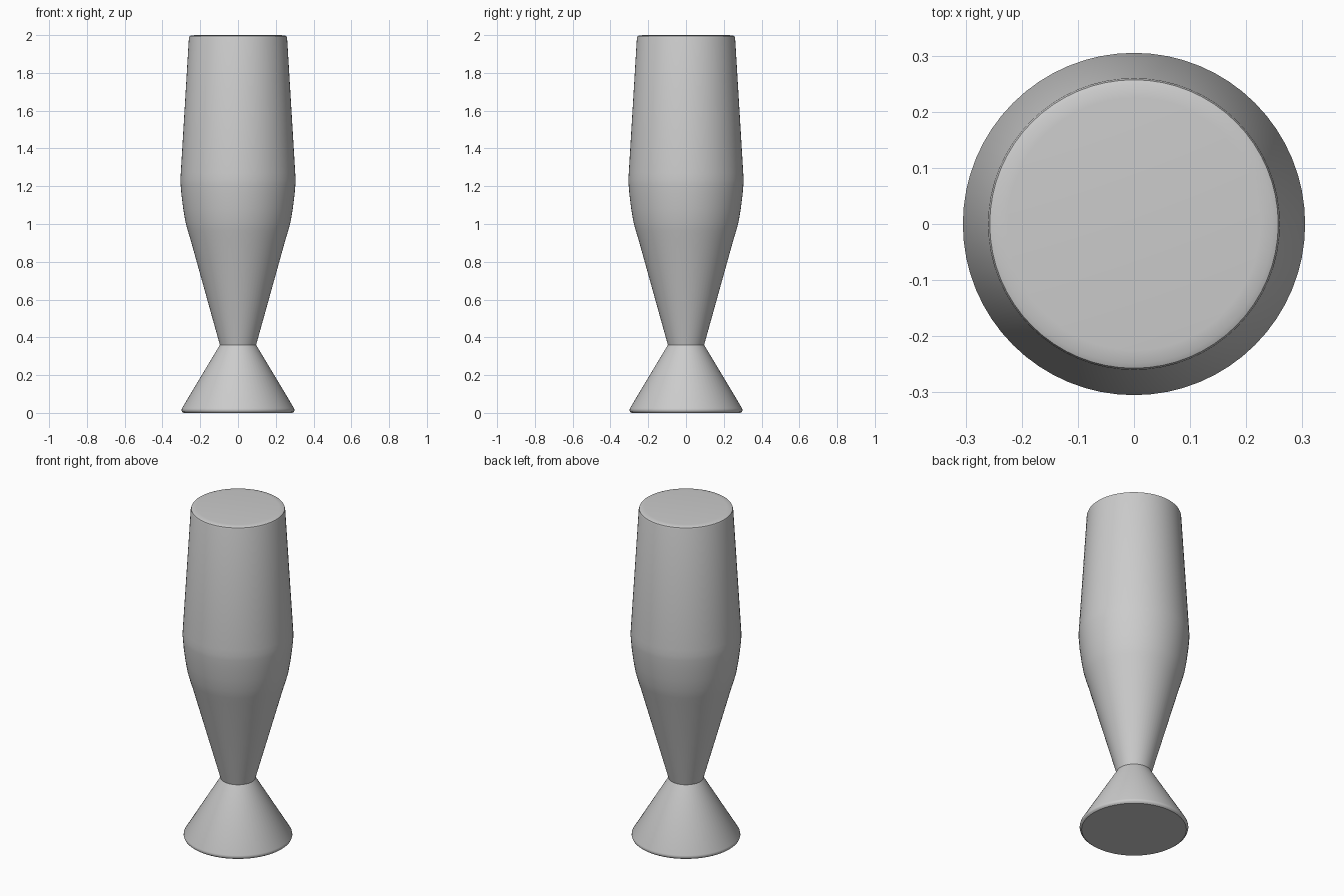
import bpy, bmesh
from math import radians, tau

if "Cube" in bpy.data.objects:
    bpy.data.objects.remove(bpy.data.objects["Cube"])

def lathe(name, profile, cap_start=False, cap_end=False, steps=64):
    """Spin an (r, z) profile, listed bottom to top, around the z axis."""
    bm = bmesh.new()
    verts = [bm.verts.new((r, 0, z)) for r, z in profile]
    edges = [bm.edges.new(pair) for pair in zip(verts, verts[1:])]
    bmesh.ops.spin(bm, geom=verts + edges, axis=(0, 0, 1), cent=(0, 0, 0),
                   angle=tau, steps=steps, use_duplicate=False)
    bmesh.ops.remove_doubles(bm, verts=bm.verts, dist=1e-5)
    for cap, z in ((cap_start, profile[0][1]), (cap_end, profile[-1][1])):
        if cap:
            rim = [e for e in bm.edges if e.is_boundary
                   and all(abs(v.co.z - z) < 1e-5 for v in e.verts)]
            bmesh.ops.contextual_create(bm, geom=rim)
    bmesh.ops.recalc_face_normals(bm, faces=bm.faces)
    mesh = bpy.data.meshes.new(name)
    bm.to_mesh(mesh)
    bm.free()
    # Open parts have no enclosed volume, so make sure normals face outwards
    side = max(mesh.polygons, key=lambda p: p.area if len(p.vertices) == 4 else 0)
    if side.normal.x * side.center.x + side.normal.y * side.center.y < 0:
        mesh.flip_normals()
    obj = bpy.data.objects.new(name, mesh)
    bpy.context.collection.objects.link(obj)
    bpy.ops.object.select_all(action='DESELECT')
    obj.select_set(True)
    bpy.context.view_layer.objects.active = obj
    bpy.ops.object.shade_smooth_by_angle(angle=radians(35))
    return obj

# Flared conical foot with a small rounded lower rim
lathe("base", [(0.288, 0.0), (0.296, 0.006), (0.299, 0.014), (0.297, 0.024),
               (0.096, 0.36)], cap_start=True)

# Tapered body: narrow neck, rounded shoulder, gently narrowing top
lathe("body", [(0.096, 0.36), (0.252, 0.92), (0.266, 0.965), (0.278, 1.01),
               (0.290, 1.08), (0.300, 1.16), (0.304, 1.21), (0.305, 1.235),
               (0.303, 1.27), (0.260, 1.985), (0.257, 1.994), (0.248, 1.998),
               (0.225, 2.0)], cap_end=True)
